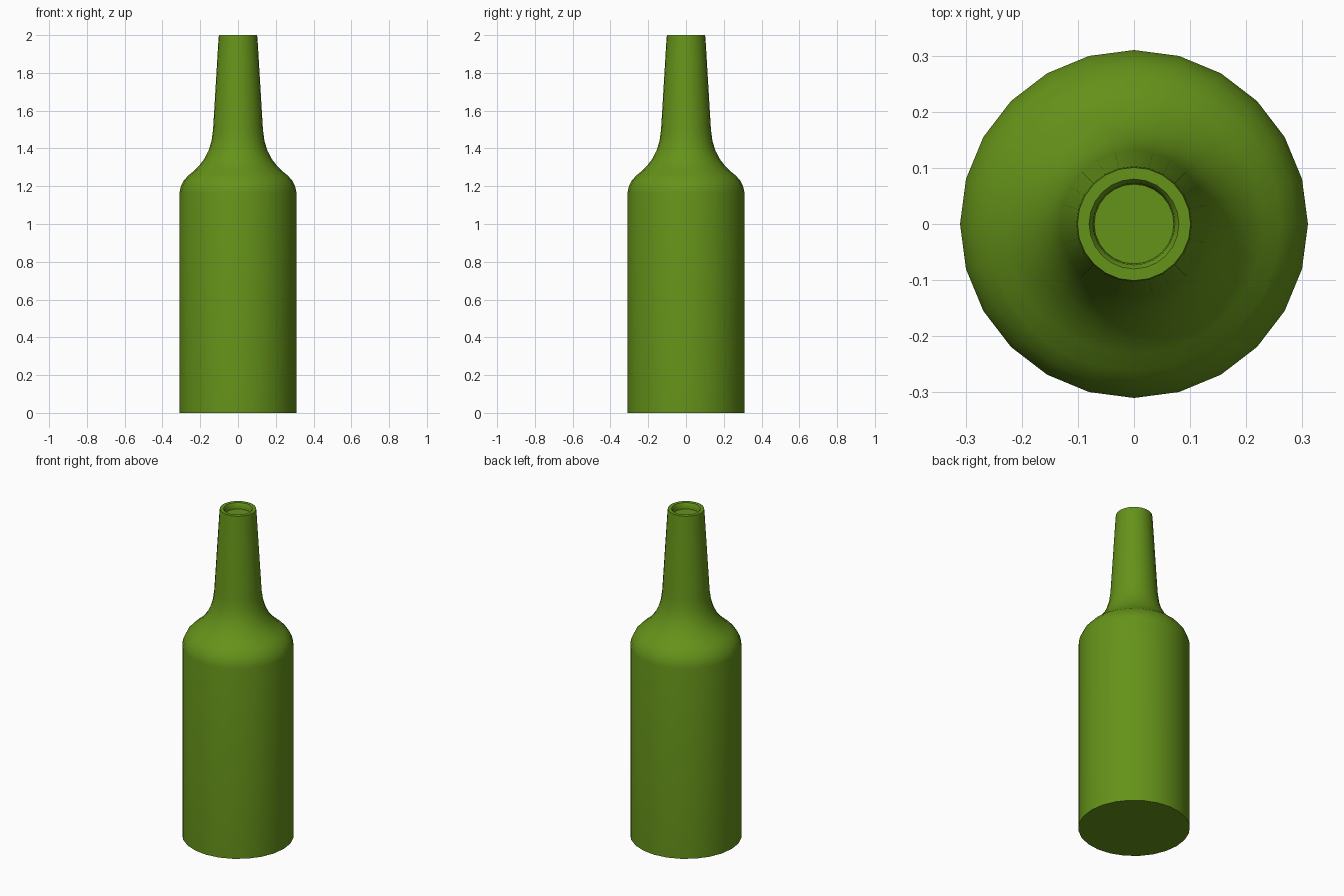
import bpy, bmesh, math

if "Cube" in bpy.data.objects:
    bpy.data.objects.remove(bpy.data.objects["Cube"])

SIDES = 24

# Half profile (radius, height): base, body, shoulder, neck, lip, mouth recess
profile = [
    (0.31, 0.0), (0.31, 1.165), (0.304, 1.195), (0.288, 1.229), (0.262, 1.258),
    (0.232, 1.282), (0.205, 1.31), (0.178, 1.345), (0.155, 1.39), (0.14, 1.44),
    (0.132, 1.50), (0.103, 1.985), (0.101, 2.0),
    (0.08, 2.0), (0.073, 1.99), (0.071, 1.965),
]

# Bottle: revolve the profile and close both ends
bm = bmesh.new()
rings = []
for r, z in profile:
    rings.append([bm.verts.new((r * math.cos(2 * math.pi * i / SIDES),
                                r * math.sin(2 * math.pi * i / SIDES), z))
                  for i in range(SIDES)])
for a, b in zip(rings, rings[1:]):
    for i in range(SIDES):
        j = (i + 1) % SIDES
        bm.faces.new((a[i], a[j], b[j], b[i]))
bm.faces.new(rings[0][::-1])
bm.faces.new(rings[-1])
bmesh.ops.recalc_face_normals(bm, faces=bm.faces)
mesh = bpy.data.meshes.new("bottle")
bm.to_mesh(mesh)
bm.free()
bottle = bpy.data.objects.new("bottle", mesh)
bpy.context.collection.objects.link(bottle)

# Green glass
glass = bpy.data.materials.new("green_glass")
glass.diffuse_color = (0.13, 0.29, 0.01, 1)
glass.use_nodes = True
glass.node_tree.nodes["Principled BSDF"].inputs["Base Color"].default_value = glass.diffuse_color
mesh.materials.append(glass)

bpy.context.view_layer.objects.active = bottle
bottle.select_set(True)
bpy.ops.object.shade_smooth_by_angle(angle=math.radians(40))
